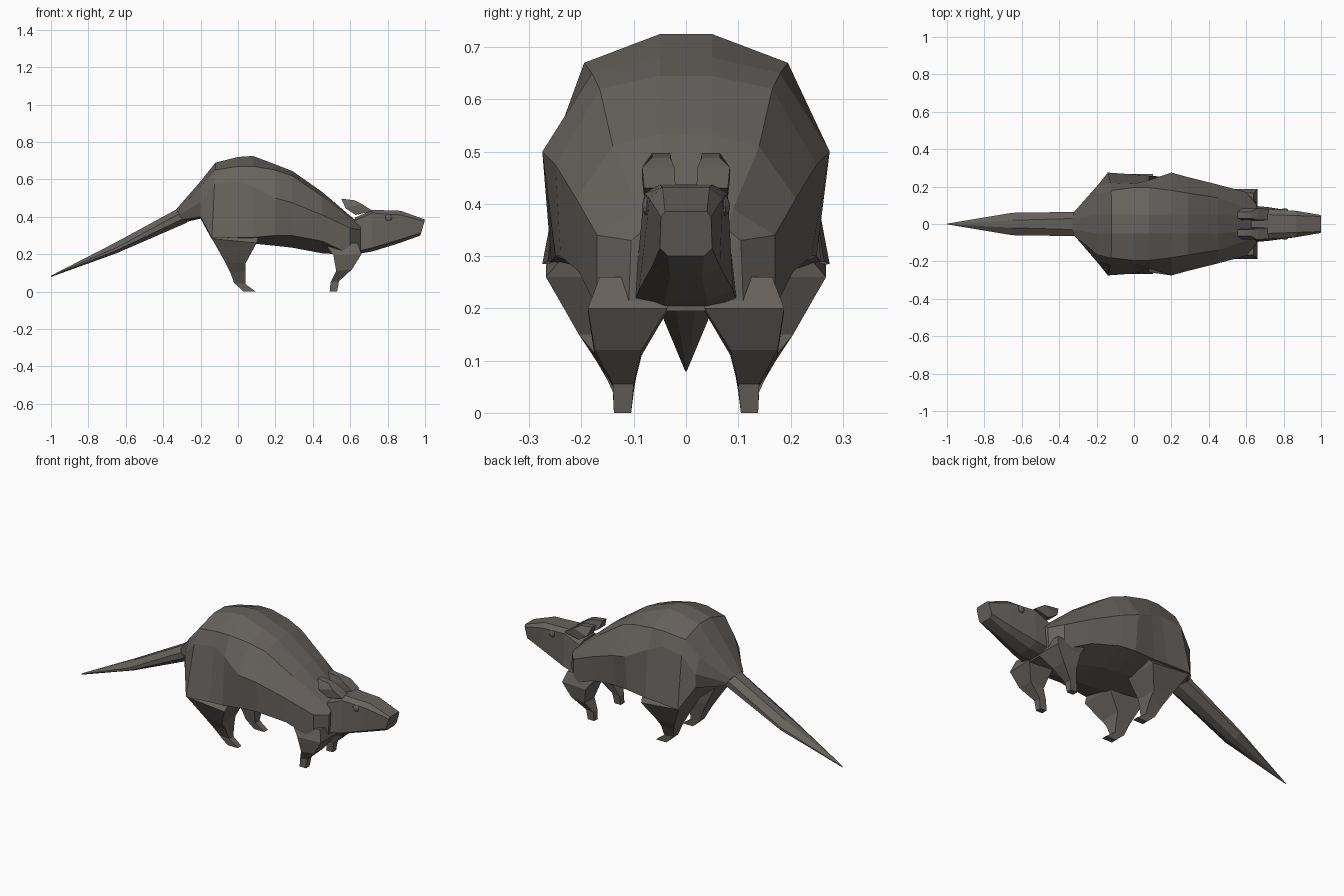
import bpy, bmesh
from mathutils import Matrix

fur = bpy.data.materials.new("grey_brown_fur")
fur.diffuse_color = (0.135, 0.122, 0.111, 1)


def finish(bm, name):
    bmesh.ops.recalc_face_normals(bm, faces=bm.faces)
    me = bpy.data.meshes.new(name)
    bm.to_mesh(me)
    bm.free()
    me.materials.append(fur)
    ob = bpy.data.objects.new(name, me)
    bpy.context.collection.objects.link(ob)
    return ob


def skin(name, rings):
    """Join equal-length rings of points with quads and cap both ends."""
    bm = bmesh.new()
    vs = [[bm.verts.new(p) for p in r] for r in rings]
    n = len(vs[0])
    for a, b in zip(vs, vs[1:]):
        for i in range(n):
            j = (i + 1) % n
            bm.faces.new((a[i], a[j], b[j], b[i]))
    bm.faces.new(vs[0])
    bm.faces.new(vs[-1])
    return finish(bm, name)


def loft(name, stations):
    """Stations: x at top, x at bottom, half section (y, z) from top to bottom."""
    rings = []
    for xt, xb, pts in stations:
        zt, zb = pts[0][1], pts[-1][1]
        half = [(xb + (xt - xb) * (z - zb) / (zt - zb), y, z) for y, z in pts]
        rings.append(half + [(x, -y, z) for x, y, z in reversed(half)])
    return skin(name, rings)


def limb(name, rows):
    """Rows: back x, back z, front x, front z, inner y, outer y; made on both sides."""
    for side, s in (("left", 1), ("right", -1)):
        skin(side + "_" + name, [
            [(bx, s * y0, bz), (fx, s * y0, fz), (fx, s * y1, fz), (bx, s * y1, bz)]
            for bx, bz, fx, fz, y0, y1 in rows])


# Humped body
loft("body", [
    (-.33, -.29, [(.03, .44), (.06, .43), (.07, .41), (.06, .385), (.03, .37)]),
    (-.20, -.20, [(.05, .59), (.16, .56), (.20, .48), (.20, .40), (.08, .39)]),
    (-.12, -.14, [(.05, .69), (.18, .65), (.22, .575), (.275, .285), (.1, .28)]),
    (0, 0, [(.05, .72), (.195, .67), (.215, .59), (.265, .29), (.1, .26)]),
    (.08, .08, [(.05, .725), (.195, .67), (.235, .56), (.258, .29), (.1, .257)]),
    (.20, .20, [(.05, .68), (.18, .65), (.275, .50), (.25, .30), (.1, .245)]),
    (.29, .29, [(.05, .645), (.165, .62), (.25, .475), (.24, .30), (.1, .235)]),
    (.45, .45, [(.05, .533), (.14, .51), (.21, .41), (.205, .27), (.08, .205)]),
    (.60, .60, [(.04, .405), (.09, .39), (.17, .34), (.17, .20), (.06, .195)]),
    (.655, .655, [(.04, .36), (.08, .35), (.105, .33), (.11, .20), (.05, .195)]),
])

# Tapered tail
loft("tail", [
    (-.31, -.27, [(.03, .45), (.065, .425), (.065, .395), (.03, .37)]),
    (-.65, -.65, [(.02, .265), (.06, .235), (.06, .22), (.02, .205)]),
    (-1.0, -.999, [(.001, .085), (.002, .083), (.002, .081), (.001, .079)]),
])

# Head with a blunt snout
loft("head", [
    (.625, .61, [(.04, .395), (.08, .38), (.10, .21), (.04, .197)]),
    (.72, .72, [(.05, .437), (.08, .42), (.09, .235), (.04, .215)]),
    (.87, .87, [(.045, .432), (.07, .41), (.065, .28), (.03, .262)]),
    (1.0, .975, [(.04, .385), (.048, .375), (.05, .315), (.035, .30)]),
])

# Hind legs, front legs and swept-back ears
limb("hind_leg", [
    (-.17, .38, .12, .34, .06, .20),
    (-.14, .283, .10, .26, .07, .268),
    (-.07, .16, .04, .15, .08, .205),
    (-.04, .10, .04, .11, .09, .172),
    (-.02, .045, .04, .04, .10, .14),
    (.03, 0, .095, 0, .105, .138),
])
limb("front_leg", [
    (.46, .26, .64, .26, .03, .165),
    (.51, .195, .66, .20, .035, .188),
    (.525, .11, .61, .12, .085, .175),
    (.495, .05, .54, .055, .10, .14),
    (.49, 0, .53, 0, .105, .138),
])
limb("ear", [
    (.63, .41, .72, .43, .02, .08),
    (.575, .445, .66, .47, .022, .084),
    (.553, .497, .625, .488, .03, .065),
])

# Round eyes set into the cheeks
for side, s in (("left", 1), ("right", -1)):
    bm = bmesh.new()
    bmesh.ops.create_uvsphere(
        bm, u_segments=10, v_segments=6, radius=.02,
        matrix=Matrix.Translation((.805, s * .072, .396)) @ Matrix.Diagonal((1, .6, 1, 1)))
    finish(bm, side + "_eye")
